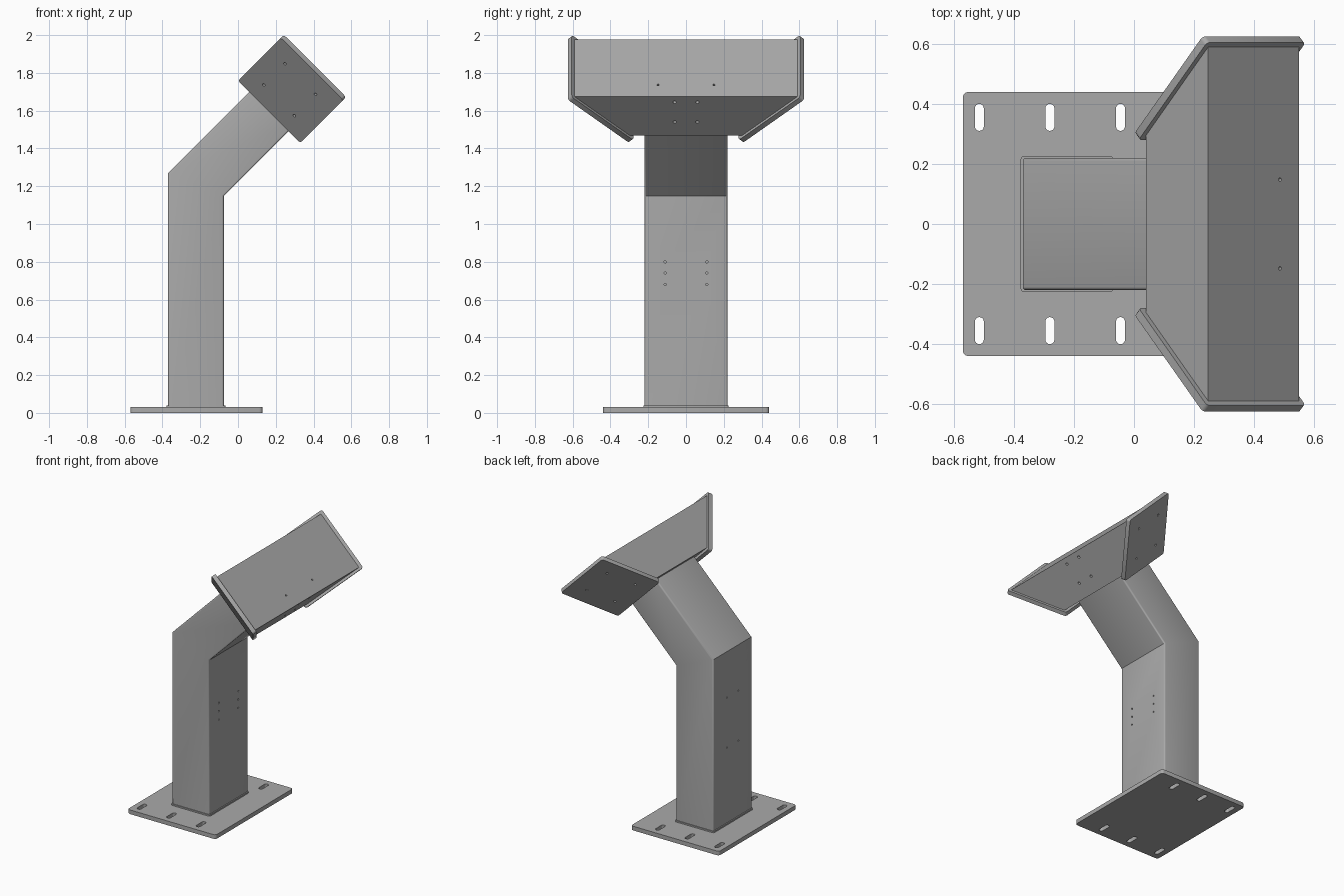
import bpy, bmesh, math
from mathutils import Matrix, Vector

cube = bpy.data.objects.get("Cube")
if cube:
    bpy.data.objects.remove(cube, do_unlink=True)

steel = bpy.data.materials.new("grey painted steel")
steel.use_nodes = True
GREY = (0.4, 0.4, 0.4, 1)
steel.diffuse_color = GREY
steel.node_tree.nodes["Principled BSDF"].inputs["Base Color"].default_value = GREY

TILT = Matrix.Rotation(math.radians(45), 4, 'Y')   # frame of the tilted head
FLAT = Matrix.Identity(4)


def to_object(name, bm, matrix=FLAT):
    bmesh.ops.recalc_face_normals(bm, faces=bm.faces)
    bm.transform(matrix)
    mesh = bpy.data.meshes.new(name)
    bm.to_mesh(mesh)
    bm.free()
    mesh.materials.append(steel)
    obj = bpy.data.objects.new(name, mesh)
    bpy.context.collection.objects.link(obj)
    return obj


def prism(name, outline, axis, lo, hi, matrix=FLAT, bevel=0.0, along_only=True):
    """Extrude an outline along an axis, optionally bevelling its long edges."""
    place = {'x': lambda a, b, t: (t, a, b),
             'y': lambda a, b, t: (a, t, b),
             'z': lambda a, b, t: (a, b, t)}[axis]
    bm = bmesh.new()
    ends = [[bm.verts.new(place(a, b, t)) for a, b in outline] for t in (lo, hi)]
    bm.faces.new(ends[0])
    bm.faces.new(ends[1])
    n = len(outline)
    sides = []
    for i in range(n):
        j = (i + 1) % n
        bm.faces.new((ends[0][i], ends[0][j], ends[1][j], ends[1][i]))
        sides.append(bm.edges.get((ends[0][i], ends[1][i])))
    if bevel:
        edges = sides if along_only else list(bm.edges)
        bmesh.ops.bevel(bm, geom=edges, offset=bevel, segments=3,
                        profile=0.5, affect='EDGES')
    return to_object(name, bm, matrix)


def rect(x0, x1, y0, y1):
    return [(x0, y0), (x1, y0), (x1, y1), (x0, y1)]


def drill(target, holes, radius, depth, matrix=FLAT):
    """Cut round holes given as (centre, direction) pairs."""
    bm = bmesh.new()
    for centre, direction in holes:
        turn = Vector(direction).to_track_quat('Z', 'Y').to_matrix().to_4x4()
        bmesh.ops.create_cone(bm, cap_ends=True, segments=16, radius1=radius,
                              radius2=radius, depth=2 * depth,
                              matrix=Matrix.Translation(centre) @ turn)
    cut(target, to_object("drill_cutter", bm, matrix))


def cut(target, cutter):
    cutter.hide_render = True
    mod = target.modifiers.new("holes", 'BOOLEAN')
    mod.operation, mod.solver, mod.object = 'DIFFERENCE', 'EXACT', cutter
    bpy.context.view_layer.objects.active = target
    bpy.ops.object.modifier_apply(modifier=mod.name)
    bpy.data.objects.remove(cutter, do_unlink=True)


# Base plate with six slotted bolt holes
base = prism("base_plate", rect(-0.57, 0.13, -0.44, 0.44), 'z', 0, 0.03, bevel=0.018)
for x in (-0.515, -0.28, -0.045):
    for y in (-0.355, 0.355):
        arc = [math.pi * i / 8 for i in range(9)]
        slot = [(x + 0.015 * math.cos(a), y + 0.03 + 0.015 * math.sin(a)) for a in arc]
        slot += [(x - 0.015 * math.cos(a), y - 0.03 - 0.015 * math.sin(a)) for a in arc]
        cut(base, prism("slot_cutter", slot, 'z', -0.1, 0.1))

# Weld bead around the foot of the post
prism("weld_bead", rect(-0.378, -0.067, -0.226, 0.226), 'z', 0.028, 0.04, bevel=0.012)

# Bent box-section post: upright part and mitred neck, bevelled as one tube
LEFT, RIGHT, HALF = -0.37, -0.075, 0.22
MITRE = math.tan(math.radians(22.5))
z_out = 1.27
z_in = z_out - (RIGHT - LEFT) * MITRE
NECK = 1.29 * math.sqrt(2)            # x + z at the end of the neck
bm = bmesh.new()
rings = []
stations = [((LEFT, 0.03), (RIGHT, 0.03)), ((LEFT, z_out), (RIGHT, z_in))]
stations.append(tuple(((NECK - (z - x)) / 2, (NECK + (z - x)) / 2) for x, z in stations[1]))
for (xa, za), (xb, zb) in stations:
    rings.append([bm.verts.new(p) for p in ((xa, -HALF, za), (xb, -HALF, zb),
                                            (xb, HALF, zb), (xa, HALF, za))])
long_edges = []
for low, high in zip(rings, rings[1:]):
    for i in range(4):
        j = (i + 1) % 4
        bm.faces.new((low[i], low[j], high[j], high[i]))
        long_edges.append(bm.edges.get((low[i], high[i])))
bm.faces.new(rings[0])
bm.faces.new(rings[-1])
bmesh.ops.bevel(bm, geom=long_edges, offset=0.01, segments=3, profile=0.5, affect='EDGES')
post = to_object("bent_post", bm)
drill(post, [((RIGHT, y, z), (1, 0, 0)) for y in (-0.11, 0.11) for z in (0.68, 0.74, 0.8)],
      0.006, 0.02)
drill(post, [((LEFT, y, z), (1, 0, 0)) for y in (-0.065, 0.065) for z in (0.58, 0.94)],
      0.006, 0.02)

# Trapezoid head housing, built upright and then tilted
BACK, FRONT, LOW, TOP = -1.223, -0.795, 1.28, 1.572
head = prism("head_housing", [(-0.297, LOW), (0.297, LOW), (0.589, TOP), (-0.589, TOP)],
             'x', BACK, FRONT, TILT)
drill(head, [((FRONT, y, u), (1, 0, 0)) for y in (-0.06, 0.06) for u in (1.383, 1.531)],
      0.009, 0.02, TILT)
drill(head, [((-0.884, y, TOP), (0, 0, 1)) for y in (-0.148, 0.148)], 0.006, 0.02, TILT)

# Slanted square end plates, mirrored left and right
for side, label in ((-1, "front"), (1, "back")):
    section = [(side * a, b) for a, b in
               ((0.279, 1.264), (0.605, 1.587), (0.625, 1.566), (0.3, 1.243))]
    bm = bmesh.new()
    ends = [[bm.verts.new((v, a, b)) for a, b in section] for v in (-1.243, -0.778)]
    bm.faces.new(ends[0])
    bm.faces.new(ends[1])
    for i in range(4):
        j = (i + 1) % 4
        bm.faces.new((ends[0][i], ends[0][j], ends[1][j], ends[1][i]))
    # Round the four corners of the plate, across its thickness
    corners = [bm.edges.get((e[i], e[j])) for e in ends for i, j in ((1, 2), (3, 0))]
    bmesh.ops.bevel(bm, geom=corners, offset=0.015, segments=3, profile=0.5, affect='EDGES')
    plate = to_object(label + "_end_plate", bm, TILT)
    outward = (0, side, -1)
    drill(plate, [((v, side * (u - 0.953), u), outward)
                  for v in (-1.131, -0.902) for u in (1.329, 1.488)], 0.008, 0.02, TILT)

# Smooth rounded edges while keeping corners sharp
for obj in bpy.context.collection.objects:
    if obj.type == 'MESH' and obj.data.materials and obj.data.materials[0] == steel:
        bpy.ops.object.select_all(action='DESELECT')
        obj.select_set(True)
        bpy.context.view_layer.objects.active = obj
        bpy.ops.object.shade_smooth_by_angle(angle=math.radians(35))
